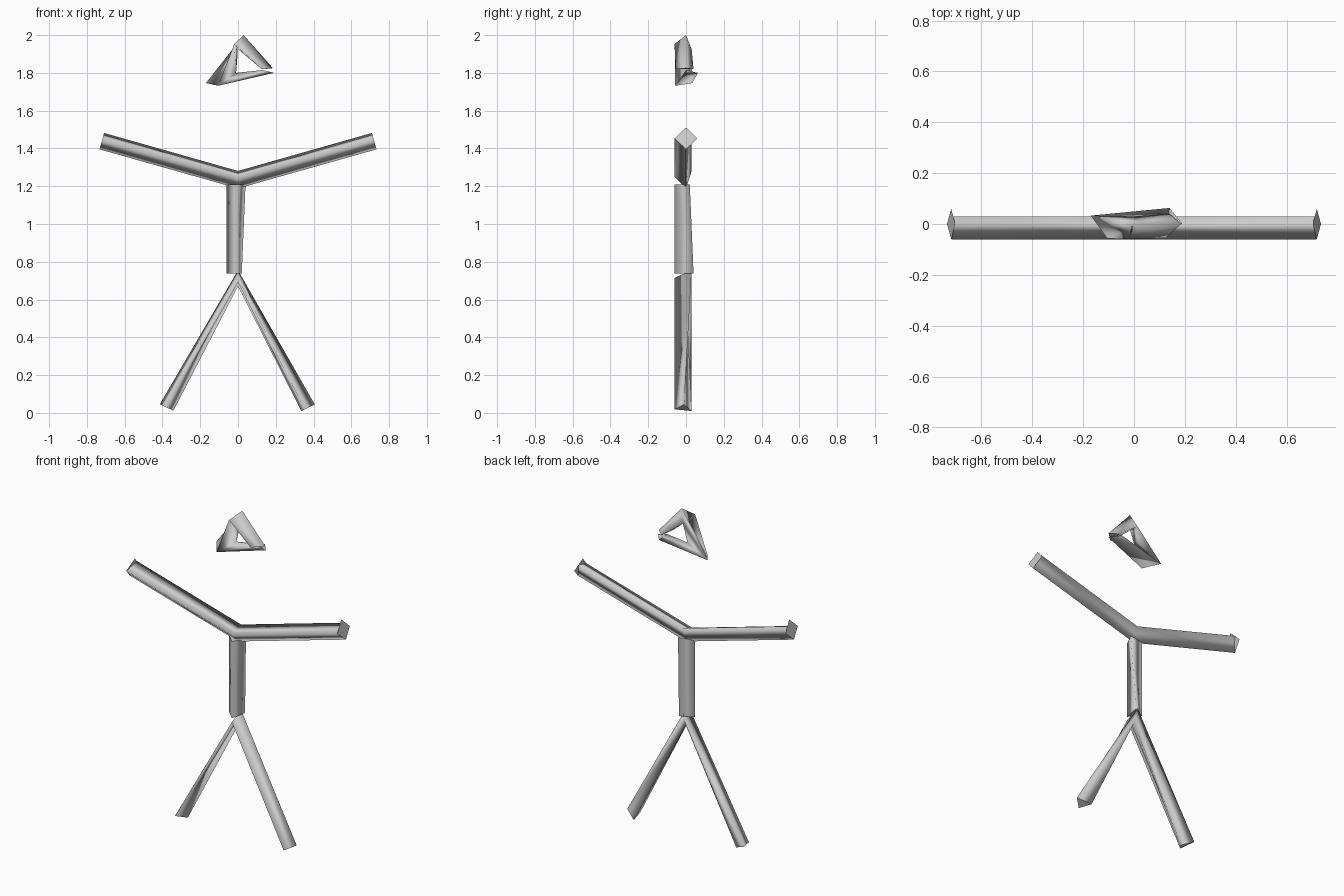
import bpy, bmesh
from mathutils import Vector

if "Cube" in bpy.data.objects:
    bpy.data.objects.remove(bpy.data.objects["Cube"])

grey = bpy.data.materials.new("plain grey")
grey.diffuse_color = (0.6, 0.6, 0.6, 1)
grey.use_nodes = True
grey.node_tree.nodes["Principled BSDF"].inputs["Base Color"].default_value = grey.diffuse_color


def finish(name, bm):
    mesh = bpy.data.meshes.new(name)
    bm.to_mesh(mesh)
    bm.free()
    mesh.materials.append(grey)
    obj = bpy.data.objects.new(name, mesh)
    bpy.context.collection.objects.link(obj)
    return obj


def section(centre, up, points):
    """Ring of (y, p) points, p measured along the 'up' direction."""
    return [Vector(centre) + Vector((0, y, 0)) + Vector(up) * p for y, p in points]


def tube(name, rings):
    """Smooth tube through matching rings, with flat end caps."""
    bm = bmesh.new()
    loops = [[bm.verts.new(p) for p in ring] for ring in rings]
    for a, b in zip(loops, loops[1:]):
        n = len(a)
        for i in range(n):
            j = (i + 1) % n
            bm.faces.new((a[i], a[j], b[j], b[i])).smooth = True
    for end in (loops[0], loops[-1]):
        cap = bm.faces.new(end)
        for e in cap.edges:
            e.smooth = False
    bmesh.ops.recalc_face_normals(bm, faces=bm.faces[:])
    return finish(name, bm)


def plate(name, points, outward):
    """Single flat face turned towards 'outward'."""
    bm = bmesh.new()
    face = bm.faces.new([bm.verts.new(p) for p in points])
    face.normal_update()
    if face.normal.dot(Vector(outward)) < 0:
        face.normal_flip()
    return finish(name, bm)


TRI = [(-0.06, 0), (0, -0.06), (0.03, 0.03)]
DIAMOND = [(-0.06, 0), (0, -0.06), (0.06, 0), (0, 0.06)]

# Arms: one bent tube from hand to hand
arm_l, arm_r = (-0.717, 0, 1.453), (0.717, 0, 1.453)
up_l, up_r = (0.27, 0, 0.963), (-0.27, 0, 0.963)
tube("arms", [section(arm_l, up_l, TRI),
              section((0, 0, 1.25), (0, 0, 1.03), TRI),
              section(arm_r, up_r, TRI)])

# Hands: flat diamond ends, wider than the arms
for side, c, up, s in (("left", arm_l, up_l, -1), ("right", arm_r, up_r, 1)):
    c = Vector(c) + Vector((s * 0.002, 0, 0))
    plate(side + "_hand", section(c, up, DIAMOND), (s, 0, 0.28))

# Torso: slightly twisted upright tube
tube("torso", [[(-0.06, 0, 1.21), (0, -0.06, 1.21), (0.04, 0.02, 1.21)],
               [(-0.06, 0, 0.738), (0, -0.06, 0.738), (0.02, 0.04, 0.738)]])

# Legs: one bent tube from foot to foot, narrowed at the hip
tube("legs", [section((-0.387, 0, 0.033), (-0.9, 0, 0.43),
                      [(-0.06, 0), (0, -0.05), (0.03, 0.03)]),
              section((0, 0, 0.715), (0, 0, 1),
                      [(-0.06, 0), (0, -0.045), (0.03, 0.04)]),
              section((0.362, 0, 0.023), (0.9, 0, 0.43),
                      [(-0.06, -0.01), (0.03, -0.03), (-0.01, 0.05)])])

# Head: open triangular loop, rings listed as outer, front, inner
tube("head", [[(0.185, 0, 1.825), (0.125, -0.055, 1.82), (0.14, 0.04, 1.82)],
              [(0.03, 0, 2.0), (-0.02, -0.06, 1.953), (0, 0.03, 1.925)],
              [(-0.17, 0.033, 1.746), (-0.105, -0.057, 1.732), (-0.01, 0, 1.80)],
              [(0.14, 0.063, 1.80), (0.19, 0, 1.80), (0.13, 0, 1.815)]])
